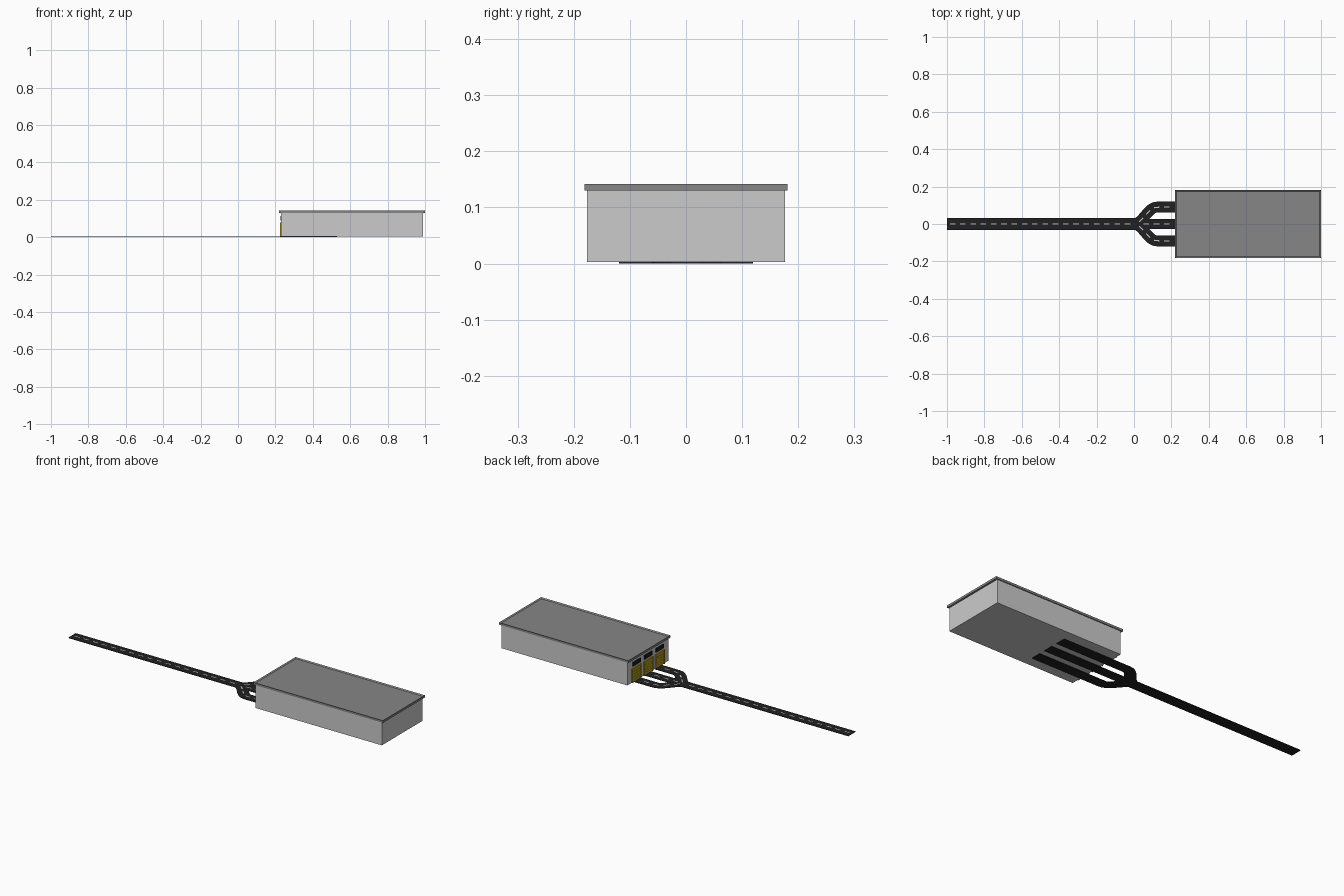
import bpy, bmesh, math
from mathutils import Vector

if "Cube" in bpy.data.objects:
    bpy.data.objects.remove(bpy.data.objects["Cube"])


def material(name, rgb):
    m = bpy.data.materials.new(name)
    m.diffuse_color = (*rgb, 1)
    m.use_nodes = True
    m.node_tree.nodes["Principled BSDF"].inputs["Base Color"].default_value = m.diffuse_color
    return m


ASPHALT = material("asphalt", (0.015, 0.015, 0.015))
PAINT = material("road_paint", (0.75, 0.75, 0.75))
YELLOW = material("door_yellow", (0.45, 0.33, 0.01))
GLASS = material("dark_glass", (0.01, 0.01, 0.012))
ROOF = material("roof_grey", (0.24, 0.24, 0.24))


def finish(name, bm, mat=None):
    bmesh.ops.recalc_face_normals(bm, faces=bm.faces)
    me = bpy.data.meshes.new(name)
    bm.to_mesh(me)
    bm.free()
    ob = bpy.data.objects.new(name, me)
    bpy.context.collection.objects.link(ob)
    if mat:
        me.materials.append(mat)
    return ob


def add_box(bm, lo, hi):
    vs = bmesh.ops.create_cube(bm, size=1)["verts"]
    for v in vs:
        v.co = Vector([(a + b) / 2 + c * (b - a) for a, b, c in zip(lo, hi, v.co)])


def box(name, lo, hi, mat=None):
    bm = bmesh.new()
    add_box(bm, lo, hi)
    return finish(name, bm, mat)


def add_ribbon(bm, path, width, z0, z1):
    """Flat strip with thickness that follows an xy path."""
    pts = [Vector(p) for p in path]
    rings = []
    for i, p in enumerate(pts):
        t = (pts[min(i + 1, len(pts) - 1)] - pts[max(i - 1, 0)]).normalized()
        n = Vector((-t.y, t.x)) * width / 2
        rings.append([bm.verts.new((*q, z)) for q, z in
                      ((p + n, z0), (p - n, z0), (p - n, z1), (p + n, z1))])
    for a, b in zip(rings, rings[1:]):
        for k in range(4):
            bm.faces.new((a[k], a[(k + 1) % 4], b[(k + 1) % 4], b[k]))
    bm.faces.new(rings[0])
    bm.faces.new(rings[-1])


def point_at(path, d):
    for a, b in zip(path, path[1:]):
        a, b = Vector(a), Vector(b)
        seg = (b - a).length
        if d <= seg:
            return a.lerp(b, d / seg)
        d -= seg
    return b


def road(name, path, width, top, start, stop):
    bm = bmesh.new()
    add_ribbon(bm, path, width, 0, top)
    finish(name, bm, ASPHALT)
    # dashed centre line
    bm = bmesh.new()
    d = start
    while d + 0.03 < stop:
        add_ribbon(bm, [point_at(path, d), point_at(path, d + 0.03)],
                   0.006, top - 0.0005, 0.0032)
        d += 0.055
    finish(name + "_dashes", bm, PAINT)


# roads: one main lane splitting into three bays
road("main_road", [(-1, 0), (0.02, 0)], 0.064, 0.0026, 0.015, 1.0)
road("middle_branch", [(0.02, 0), (0.53, 0)], 0.056, 0.0026, 0.03, 0.2)
for s, label in ((1, "left"), (-1, "right")):
    # S-bend from the main road to the outer bay
    bend = [(0.0 + 0.12 * t, s * 0.09 * (1 - math.cos(math.pi * t)) / 2)
            for t in [i / 10 for i in range(11)]]
    road(label + "_branch", bend + [(0.53, s * 0.09)], 0.058, 0.0025, 0.03, 0.26)

# warehouse body
box("building_walls", (0.23, -0.176, 0.003), (0.99, 0.176, 0.13))

# roof slab with a shallow recess inside a raised rim
bm = bmesh.new()
add_box(bm, (0.22, -0.181, 0.13), (1.0, 0.181, 0.142))
bm.faces.ensure_lookup_table()
top = max(bm.faces, key=lambda f: f.calc_center_median().z)
bmesh.ops.inset_region(bm, faces=[top], thickness=0.01, depth=0)
for v in top.verts:
    v.co.z -= 0.005
finish("roof", bm, ROOF)

# three bays: yellow roller door in a frame, dark window above
for i, y in enumerate((-0.1, 0, 0.1)):
    n = str(i + 1)
    box("door_" + n, (0.227, y - 0.034, 0.003), (0.231, y + 0.034, 0.074), YELLOW)
    bm = bmesh.new()
    for side in (-1, 1):
        a, b = sorted((y + side * 0.034, y + side * 0.039))
        add_box(bm, (0.224, a, 0.003), (0.231, b, 0.079))
    add_box(bm, (0.224, y - 0.034, 0.074), (0.231, y + 0.034, 0.079))
    finish("door_frame_" + n, bm, YELLOW)
    bm = bmesh.new()
    for k in range(1, 5):
        z = 0.003 + k * 0.0142
        add_box(bm, (0.226, y - 0.034, z - 0.001), (0.228, y + 0.034, z + 0.001))
    finish("door_ribs_" + n, bm, YELLOW)
    box("window_" + n, (0.226, y - 0.034, 0.09), (0.231, y + 0.034, 0.112), GLASS)
